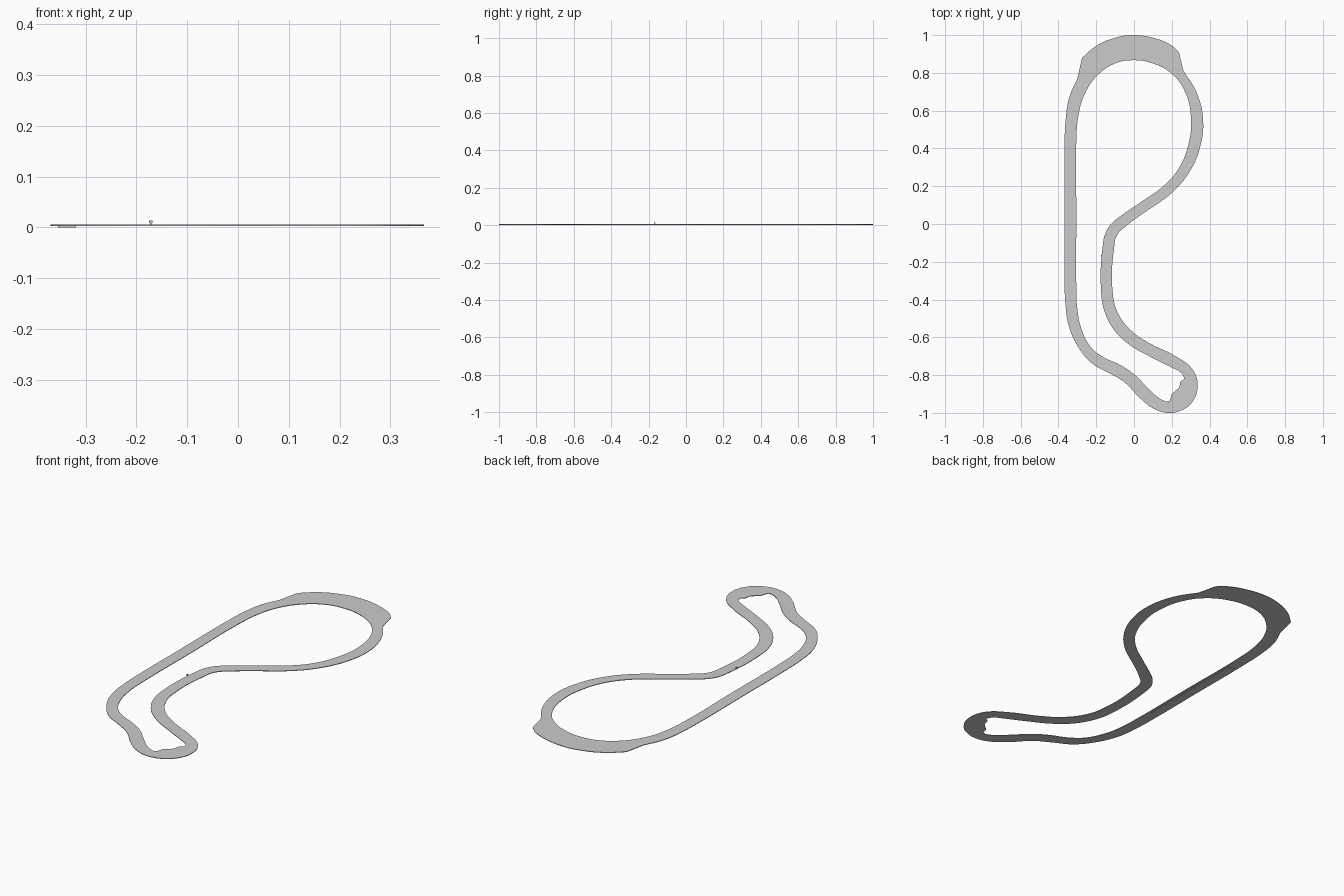
import bpy

# Outlines of the circuit; a third value of 1 marks a sharp corner
outer = [(-.368, -.30), (-.368, .05), (-.368, .40), (-.362, .55), (-.343, .67), (-.30, .77, 1),
         (-.275, .88, 1), (-.20, .943), (-.10, .986), (-.01, 1.0), (.10, .986), (.20, .945),
         (.238, .91, 1), (.262, .81, 1), (.33, .70), (.366, .55), (.348, .40), (.29, .27),
         (.20, .165), (.04, .05), (-.04, -.01), (-.09, -.06), (-.106, -.13), (-.112, -.37),
         (-.09, -.46), (-.02, -.56), (.08, -.63), (.22, -.70), (.31, -.77), (.337, -.86),
         (.31, -.94), (.255, -.985), (.18, -1.0), (.10, -.975), (.03, -.92), (-.05, -.838),
         (-.13, -.79), (-.22, -.74), (-.29, -.66), (-.345, -.54), (-.364, -.41)]
inner = [(-.305, -.35), (-.305, .05), (-.305, .45), (-.295, .57), (-.26, .69), (-.19, .79),
         (-.10, .85), (-.01, .867), (.10, .85), (.20, .795), (.27, .70), (.302, .56),
         (.29, .43), (.24, .30), (.16, .205), (.05, .125), (-.06, .05), (-.115, .006),
         (-.15, -.045), (-.166, -.12), (-.174, -.36), (-.16, -.45), (-.11, -.555),
         (-.03, -.635), (.10, -.71), (.20, -.76), (.252, -.79), (.267, -.82, 1),
         (.245, -.835, 1), (.24, -.865, 1), (.20, -.90, 1), (.19, -.935, 1), (.17, -.94, 1),
         (.13, -.92), (.07, -.865), (0, -.795), (-.07, -.748), (-.17, -.70), (-.23, -.65),
         (-.28, -.55), (-.30, -.45)]


def add_loop(curve, points):
    spline = curve.splines.new('BEZIER')
    spline.bezier_points.add(len(points) - 1)
    spline.use_cyclic_u = True
    for bp, p in zip(spline.bezier_points, points):
        bp.co = (p[0], p[1], 0)
        kind = 'VECTOR' if len(p) > 2 else 'AUTO'
        bp.handle_left_type = bp.handle_right_type = kind


def box(name, center, size):
    bpy.ops.mesh.primitive_cube_add(size=1, location=center)
    ob = bpy.context.object
    ob.name = name
    ob.scale = size
    bpy.ops.object.transform_apply(location=False, rotation=False, scale=True)
    return ob


# Track slab: filled ring between the two outlines
curve = bpy.data.curves.new("track_surface", 'CURVE')
curve.dimensions = '2D'
curve.fill_mode = 'BOTH'
curve.resolution_u = 6
curve.extrude = 0.0015
add_loop(curve, outer)
add_loop(curve, inner)
track = bpy.data.objects.new("track_surface", curve)
bpy.context.collection.objects.link(track)
track.location.z = 0.0037
bpy.context.view_layer.objects.active = track
track.select_set(True)
bpy.ops.object.convert(target='MESH')
bpy.ops.object.shade_smooth_by_angle()

# Footing strip beneath the long straight
box("straight_footing", (-.337, .05, .0012), (.036, .6, .0024))

# Small marker post at the trackside
box("marker_post", (-.172, -.168, .006), (.003, .003, .007))
box("marker_head", (-.172, -.168, .011), (.007, .008, .005))
